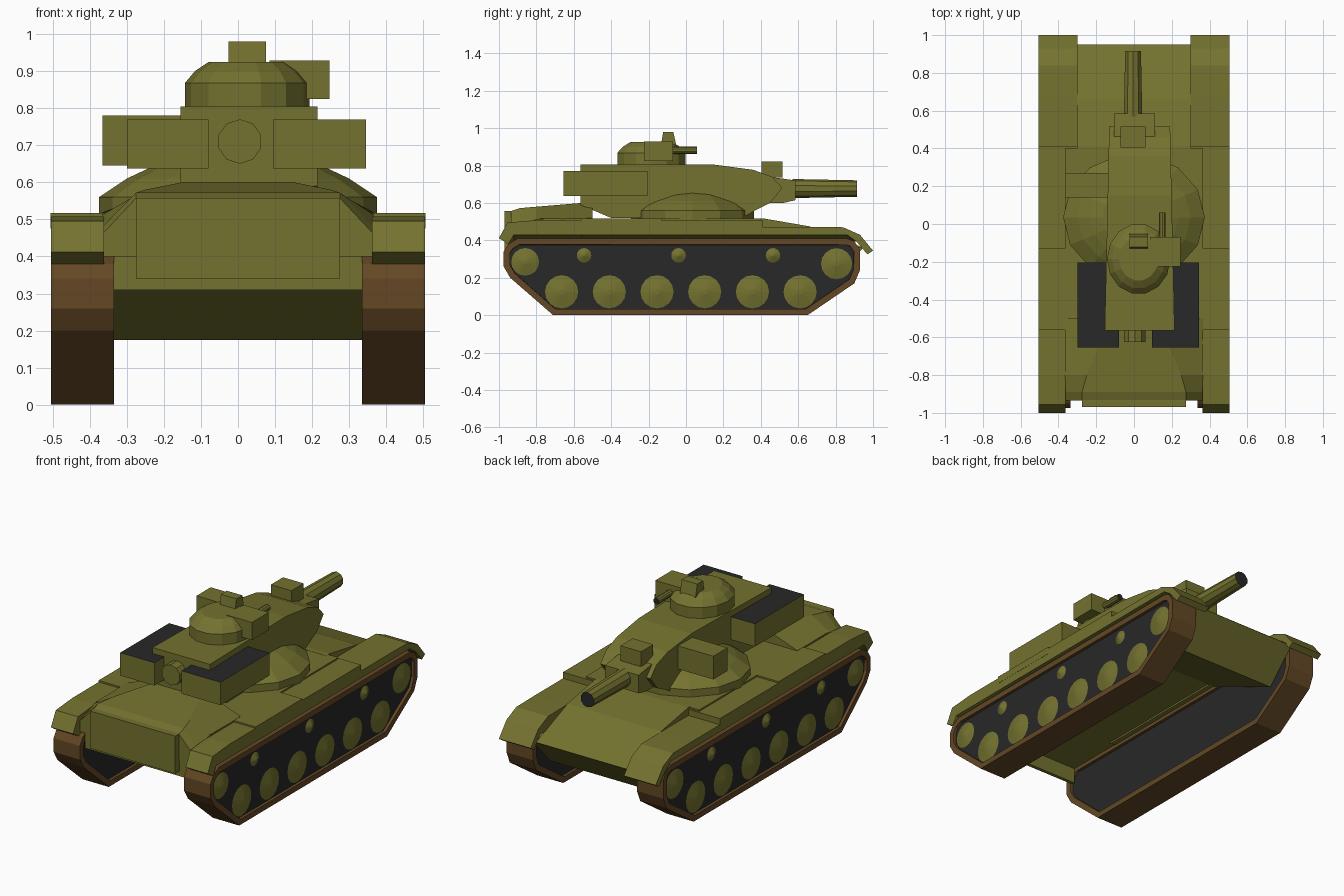
import bpy, bmesh, math
from mathutils import Matrix

cube = bpy.data.objects.get("Cube")
if cube:
    bpy.data.objects.remove(cube, do_unlink=True)


def material(name, rgb):
    m = bpy.data.materials.new(name)
    m.use_nodes = True
    m.diffuse_color = (*rgb, 1)
    m.node_tree.nodes["Principled BSDF"].inputs["Base Color"].default_value = (*rgb, 1)
    return m


OLIVE = material("olive_green", (0.175, 0.17, 0.029))
BROWN = material("track_brown", (0.125, 0.064, 0.018))
DARK = material("dark_grey", (0.021, 0.021, 0.022))


def finish(name, bm, *mats):
    bmesh.ops.recalc_face_normals(bm, faces=bm.faces)
    me = bpy.data.meshes.new(name)
    bm.to_mesh(me)
    bm.free()
    for m in mats or (OLIVE,):
        me.materials.append(m)
    ob = bpy.data.objects.new(name, me)
    bpy.context.collection.objects.link(ob)
    return ob


def loft(name, rings):
    """Skin a solid through matching rings of points."""
    bm = bmesh.new()
    rows = [[bm.verts.new(p) for p in ring] for ring in rings]
    n = len(rows[0])
    for a, b in zip(rows, rows[1:]):
        for i in range(n):
            j = (i + 1) % n
            bm.faces.new((a[i], a[j], b[j], b[i]))
    bm.faces.new(rows[0])
    bm.faces.new(rows[-1])
    return finish(name, bm)


def prism(name, profile, x0, x1):
    """Extrude a side profile of (y, z) points across x."""
    return loft(name, [[(x, y, z) for y, z in profile] for x in (x0, x1)])


def box(name, x0, x1, y0, y1, z0, z1):
    return prism(name, [(y0, z0), (y1, z0), (y1, z1), (y0, z1)], x0, x1)


def dome(name, cx, cy, rx, ry, levels, sides=16):
    """Stack of elliptical rings, given as (height, radius factor)."""
    return loft(name, [[(cx + rx * f * math.cos(math.tau * i / sides),
                         cy + ry * f * math.sin(math.tau * i / sides), z)
                        for i in range(sides)] for z, f in levels])


def rod(name, x, z, y0, y1, r0, r1, dark_tip=False):
    """Ten-sided rod along y, radius r0 at y0 and r1 at y1."""
    bm = bmesh.new()
    mat = Matrix.Translation((x, (y0 + y1) / 2, z)) @ Matrix.Rotation(-math.pi / 2, 4, "X")
    bmesh.ops.create_cone(bm, cap_ends=True, segments=10, radius1=r0, radius2=r1,
                          depth=y1 - y0, matrix=mat)
    bmesh.ops.recalc_face_normals(bm, faces=bm.faces)
    for f in bm.faces:
        f.material_index = int(dark_tip and f.normal.y > 0.9)
    return finish(name, bm, OLIVE, DARK)


# Running gear
TRACK = [(-0.71, 0), (0.65, 0), (0.9, 0.17), (0.93, 0.24), (0.93, 0.35), (0.9, 0.395),
         (0.86, 0.41), (-0.9, 0.41), (-0.95, 0.38), (-0.975, 0.34), (-0.975, 0.26),
         (-0.94, 0.2)]
WHEELS = [(-0.665 + 0.255 * i, 0.125, 0.098) for i in range(6)]
WHEELS += [(-0.86, 0.285, 0.082), (0.805, 0.275, 0.092)]
WHEELS += [(-0.545 + 0.505 * i, 0.32, 0.043) for i in range(3)]

FRONT_FENDER = [(-0.56, 0.508), (0.41, 0.508), (0.41, 0.472), (0.68, 0.472), (0.84, 0.47),
                (0.93, 0.43), (1, 0.345), (0.97, 0.325), (0.91, 0.395)]
REAR_FENDER = [(-0.56, 0.508), (-0.8, 0.508), (-0.955, 0.495), (-1, 0.412), (-0.95, 0.38)]

for side, s in (("left", 1), ("right", -1)):
    # Track with a brown rim and sunken dark side panels
    bm = bmesh.new()
    ends = [[bm.verts.new((s * x, y, z)) for y, z in TRACK] for x in (0.335, 0.505)]
    caps = [bm.faces.new(e) for e in ends]
    for i in range(len(TRACK)):
        j = (i + 1) % len(TRACK)
        bm.faces.new((ends[0][i], ends[0][j], ends[1][j], ends[1][i]))
    bmesh.ops.recalc_face_normals(bm, faces=bm.faces)
    bmesh.ops.inset_individual(bm, faces=caps, thickness=0.034)
    bmesh.ops.inset_individual(bm, faces=caps, thickness=0.001, depth=-0.016)
    for f in caps:
        f.material_index = 1
    finish(side + "_track", bm, BROWN, DARK)

    # Road wheels, end wheels and return rollers
    bm = bmesh.new()
    for y, z, r in WHEELS:
        m = Matrix.Translation((s * 0.496, y, z)) @ Matrix.Rotation(s * math.pi / 2, 4, "Y")
        bmesh.ops.create_cone(bm, cap_ends=True, segments=16, radius1=r, radius2=r * 0.15,
                              depth=0.018, matrix=m)
    finish(side + "_wheels", bm)

    # Fenders with an underside sloping up to the outer edge, and stowage box
    for end, profile, x0, y0, y1 in (("front", FRONT_FENDER, 0.3, 0.86, -0.56),
                                     ("rear", REAR_FENDER, 0.362, -0.92, -0.56)):
        loft(side + "_" + end + "_fender",
             [[(s * x, y, z) for y, z in profile + [(y0, low), (y1, low)]]
              for x, low in ((x0, 0.39), (0.505, 0.43))])
    box(side + "_fender_box", s * 0.31, s * 0.506, -0.56, -0.13, 0.475, 0.517)

# Hull
box("hull_deck", -0.365, 0.365, -0.78, 0.4, 0.4, 0.517)
prism("glacis", [(0.38, 0.518), (0.41, 0.518), (0.66, 0.475), (0.95, 0.36), (0.9, 0.34),
                 (0.38, 0.42)], -0.302, 0.302)
box("rear_wall", -0.335, 0.335, -0.93, -0.91, 0.31, 0.46)
box("rear_plate", -0.275, 0.275, -0.97, -0.92, 0.34, 0.558)
prism("nose_wedge", [(0.945, 0.358), (0.77, 0.175), (0.25, 0.41), (0.75, 0.41)],
      -0.334, 0.334)

# Raised engine deck, narrowing towards the turret
SECTIONS = [(-0.935, 0.46, 0.275, 0.557), (-0.89, 0.48, 0.275, 0.572),
            (-0.8, 0.512, 0.25, 0.58), (-0.5, 0.519, 0.125, 0.605)]
loft("engine_deck", [[(-0.366, y, 0.4), (-0.366, y, ze), (-w, y, zt),
                      (w, y, zt), (0.366, y, ze), (0.366, y, 0.4)]
                     for y, ze, w, zt in SECTIONS])

# Turret
dome("turret_base", 0, 0.035, 0.375, 0.337,
     [(0.51, 1), (0.56, 1), (0.61, 0.8), (0.64, 0.63), (0.665, 0.45)], 14)
BODY = [(-0.565, 0.59), (-0.565, 0.805), (0.15, 0.805), (0.36, 0.777), (0.46, 0.74),
        (0.515, 0.68), (0.45, 0.6), (0.37, 0.56), (0.3, 0.52), (-0.4, 0.52)]


def body_side(s):
    return [(0.03 + s * (0.185 - 0.022 * (y + 0.565)), y, z) for y, z in BODY]


loft("turret_body", [body_side(-1), body_side(1)])
box("turret_side_box", -0.365, -0.12, 0.14, 0.27, 0.645, 0.78)
rod("rear_tube", 0.005, 0.71, -0.625, -0.4, 0.06, 0.06)

# Side racks with dark top and bottom
for side, x0, x1 in (("right", -0.3, -0.08), ("left", 0.095, 0.345)):
    rack = box(side + "_rack", x0, x1, -0.655, -0.205, 0.637, 0.77)
    rack.data.materials.append(DARK)
    for p in rack.data.polygons:
        p.material_index = int(abs(p.normal.z) > 0.5)

# Gun and mantlet
prism("mantlet", [(0.44, 0.6), (0.44, 0.74), (0.52, 0.73), (0.585, 0.72), (0.585, 0.615),
                  (0.52, 0.6)], -0.105, 0.112)
rod("gun_barrel", -0.005, 0.677, 0.57, 0.915, 0.051, 0.044, True)
box("searchlight_box", -0.072, 0.06, 0.405, 0.517, 0.735, 0.822)

# Cupola with sight and machine gun
dome("cupola", 0.025, -0.185, 0.168, 0.187,
     [(0.795, 1), (0.868, 1), (0.9, 0.84), (0.925, 0.62)], 14)
prism("cupola_sight", [(-0.135, 0.9), (-0.05, 0.9), (-0.068, 0.98), (-0.122, 0.98)],
      -0.025, 0.075)
box("gun_housing", 0.085, 0.247, -0.225, -0.07, 0.825, 0.928)
rod("machine_gun", 0.15, 0.882, -0.08, 0.06, 0.019, 0.019, True)
